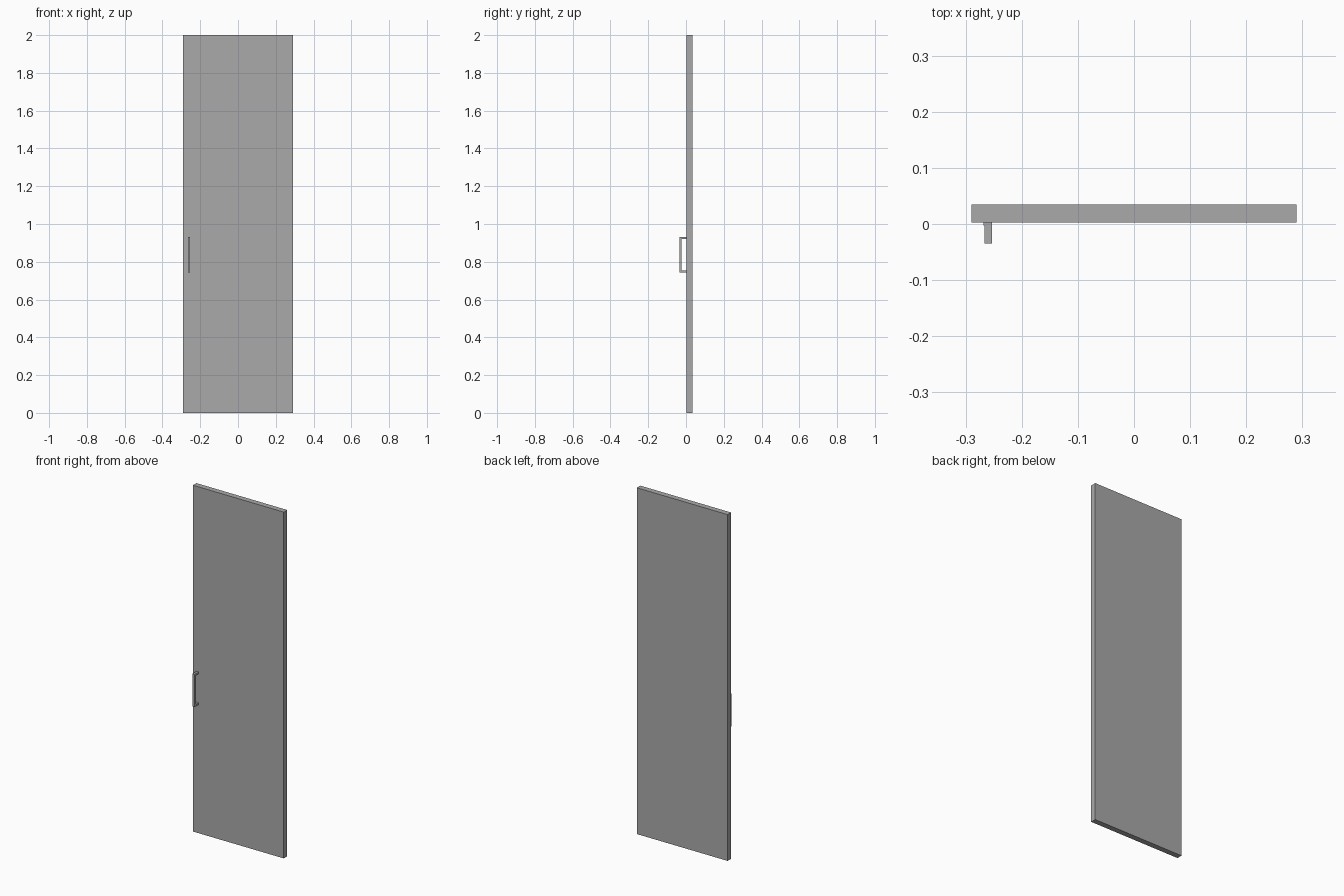
import bpy

cube = bpy.data.objects.get("Cube")
if cube:
    bpy.data.objects.remove(cube, do_unlink=True)

# Single flat grey for the door and its pull
grey = bpy.data.materials.new("Mid grey")
grey.use_nodes = True
colour = (0.4, 0.4, 0.4, 1)
grey.diffuse_color = colour
grey.node_tree.nodes["Principled BSDF"].inputs["Base Color"].default_value = colour


def box(name, low, high):
    """Axis-aligned box between two corners."""
    bpy.ops.mesh.primitive_cube_add(size=1)
    obj = bpy.context.object
    obj.name = name
    for v in obj.data.vertices:
        v.co = [a if c < 0 else b for c, a, b in zip(v.co, low, high)]
    obj.data.materials.append(grey)
    return obj


# Door slab
front = 0.003
box("door_panel", (-0.29, front, 0), (0.29, 0.035, 2))

# Pull handle: vertical grip, two posts and their small mounting feet
left, right = -0.266, -0.253
bottom, top, bar = 0.743, 0.932, 0.011
grip_front = -0.035
grip_back = grip_front + bar
box("handle_grip", (left, grip_front, bottom), (right, grip_back, top))
for name, z in (("lower", bottom), ("upper", top - bar)):
    box("handle_post_" + name, (left, grip_back, z), (right, front, z + bar))
    box("handle_foot_" + name, (left - 0.002, front - 0.006, z),
        (right, front, z + bar))
